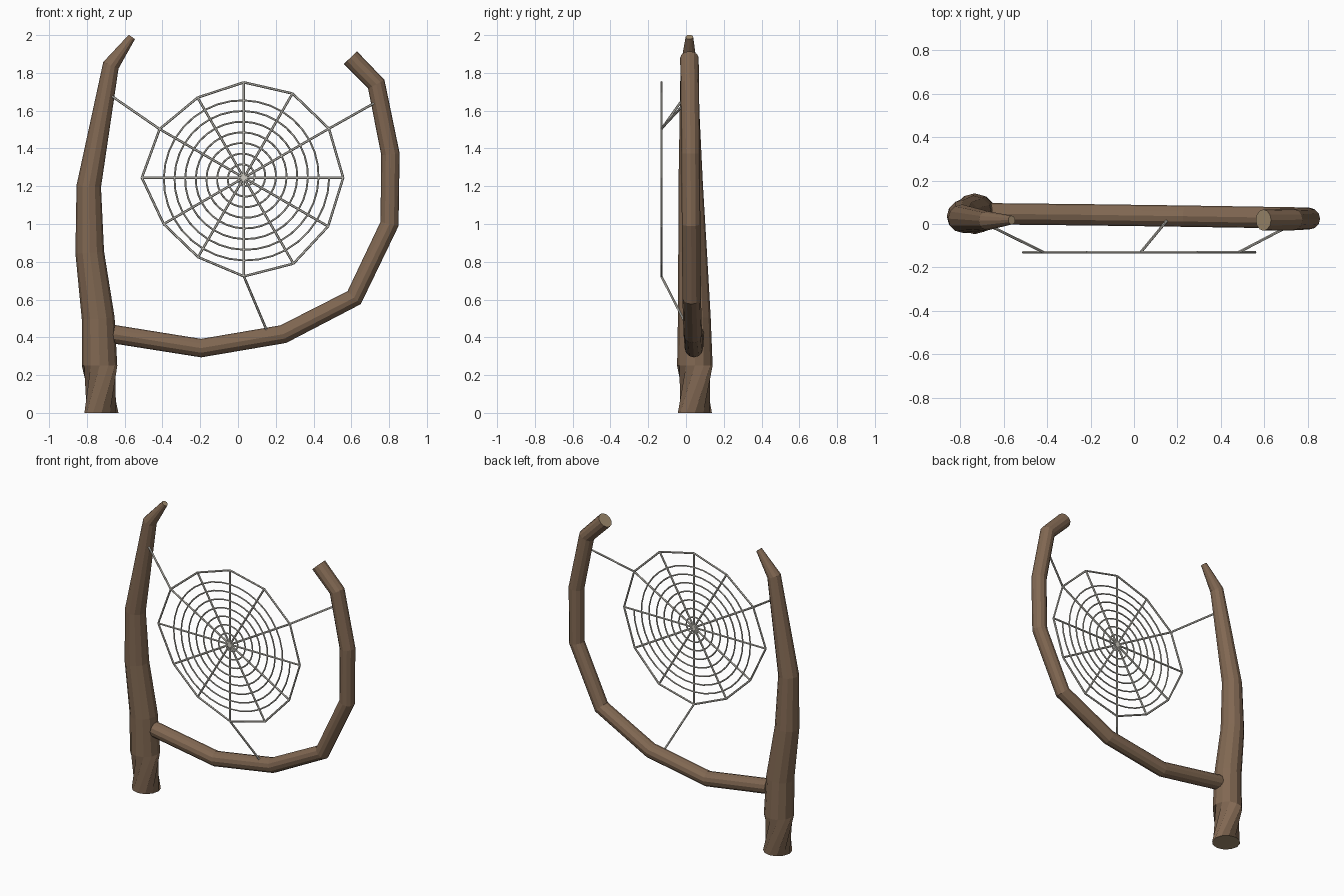
import bpy
import bmesh
from math import cos, sin, pi, radians
from mathutils import Vector

cube = bpy.data.objects.get("Cube")
if cube:
    bpy.data.objects.remove(cube, do_unlink=True)


def material(name, rgb):
    mat = bpy.data.materials.new(name)
    mat.use_nodes = True
    mat.diffuse_color = (*rgb, 1)
    mat.node_tree.nodes["Principled BSDF"].inputs["Base Color"].default_value = (*rgb, 1)
    return mat


bark = material("brown bark", (0.22, 0.138, 0.085))
cut_wood = material("tan cut wood", (0.36, 0.265, 0.16))
silk = material("pale grey silk", (0.62, 0.6, 0.54))


def sweep(bm, path, radii, sides, twists=None, level=0, cap_index=0):
    """Capped tube along a path; the first `level` rings stay horizontal."""
    rings = []
    for i, p in enumerate(path):
        ahead = path[min(i + 1, len(path) - 1)] - p
        behind = p - path[max(i - 1, 0)]
        t = (ahead.normalized() + behind.normalized()).normalized()
        if i < level:
            t = Vector((0, 0, 1))
        u = Vector((0, 1, 0)).cross(t).normalized()
        v = t.cross(u)
        turn = twists[i] if twists else 0
        angles = [2 * pi * k / sides + turn for k in range(sides)]
        rings.append([bm.verts.new(p + radii[i] * (u * cos(a) + v * sin(a))) for a in angles])
    for a, b in zip(rings, rings[1:]):
        for k in range(sides):
            n = (k + 1) % sides
            bm.faces.new((a[k], a[n], b[n], b[k]))
    for ring in (rings[0][::-1], rings[-1]):
        bm.faces.new(ring).material_index = cap_index


def finish(bm, name, *mats):
    mesh = bpy.data.meshes.new(name)
    bm.to_mesh(mesh)
    bm.free()
    for mat in mats:
        mesh.materials.append(mat)
    obj = bpy.data.objects.new(name, mesh)
    bpy.context.collection.objects.link(obj)
    return obj


# Trunk: twisted foot, then a tapering bowed stem with a hooked tip
trunk = [(-0.723, 0.047, 0), (-0.733, 0.047, 0.25), (-0.74, 0.044, 0.5), (-0.785, 0.035, 0.85),
         (-0.79, 0.025, 1.2), (-0.673, 0.015, 1.84), (-0.562, 0.018, 1.99)]
bm = bmesh.new()
sweep(bm, [Vector(p) for p in trunk], [0.09, 0.094, 0.087, 0.076, 0.065, 0.044, 0.02], 12,
      [-radians(60)] + [0] * 6, level=2, cap_index=1)
finish(bm, "trunk", bark, cut_wood)

# Branch: sweeps from the trunk around and up the other side
branch = [(-0.66, 0.047, 0.417), (-0.195, 0.042, 0.343), (0.24, 0.036, 0.417), (0.615, 0.03, 0.61),
          (0.802, 0.027, 1.0), (0.807, 0.024, 1.37), (0.732, 0.02, 1.74), (0.595, 0.018, 1.88)]
bm = bmesh.new()
sweep(bm, [Vector(p) for p in branch], [0.049] * 8, 12, cap_index=1)
finish(bm, "branch", bark, cut_wood)

# Web rim corners, every 30 degrees around the hub
hub = Vector((0.031, -0.13, 1.245))
reach = [0.526, 0.52, 0.515, 0.505, 0.49, 0.515, 0.54, 0.49, 0.485, 0.522, 0.525, 0.515]
rim = [hub + r * Vector((cos(i * pi / 6), 0, sin(i * pi / 6))) for i, r in enumerate(reach)]

bm = bmesh.new()
for corner in rim:
    sweep(bm, [hub, corner], [0.0065] * 2, 6)
finish(bm, "web_spokes", silk)

bm = bmesh.new()
for i, corner in enumerate(rim):
    sweep(bm, [corner, rim[i - 1]], [0.0065] * 2, 6)
finish(bm, "web_rim", silk)

# Spiral thread, eight turns growing outward
turns, steps = 8, 36
spiral = []
for i in range(4, turns * steps + 1):
    a = 2 * pi * i / steps
    spiral.append(hub + 0.0565 * i / steps * Vector((cos(a), 0, sin(a))))
bm = bmesh.new()
sweep(bm, spiral, [0.005] * len(spiral), 6)
finish(bm, "web_spiral", silk)

# Anchor strands tying the web to trunk and branch
bm = bmesh.new()
for corner, end in ((5, (-0.68, 0.0, 1.685)), (1, (0.73, 0.0, 1.645)), (9, (0.155, 0.02, 0.43))):
    sweep(bm, [rim[corner], Vector(end)], [0.0065] * 2, 6)
finish(bm, "anchor_strands", silk)
